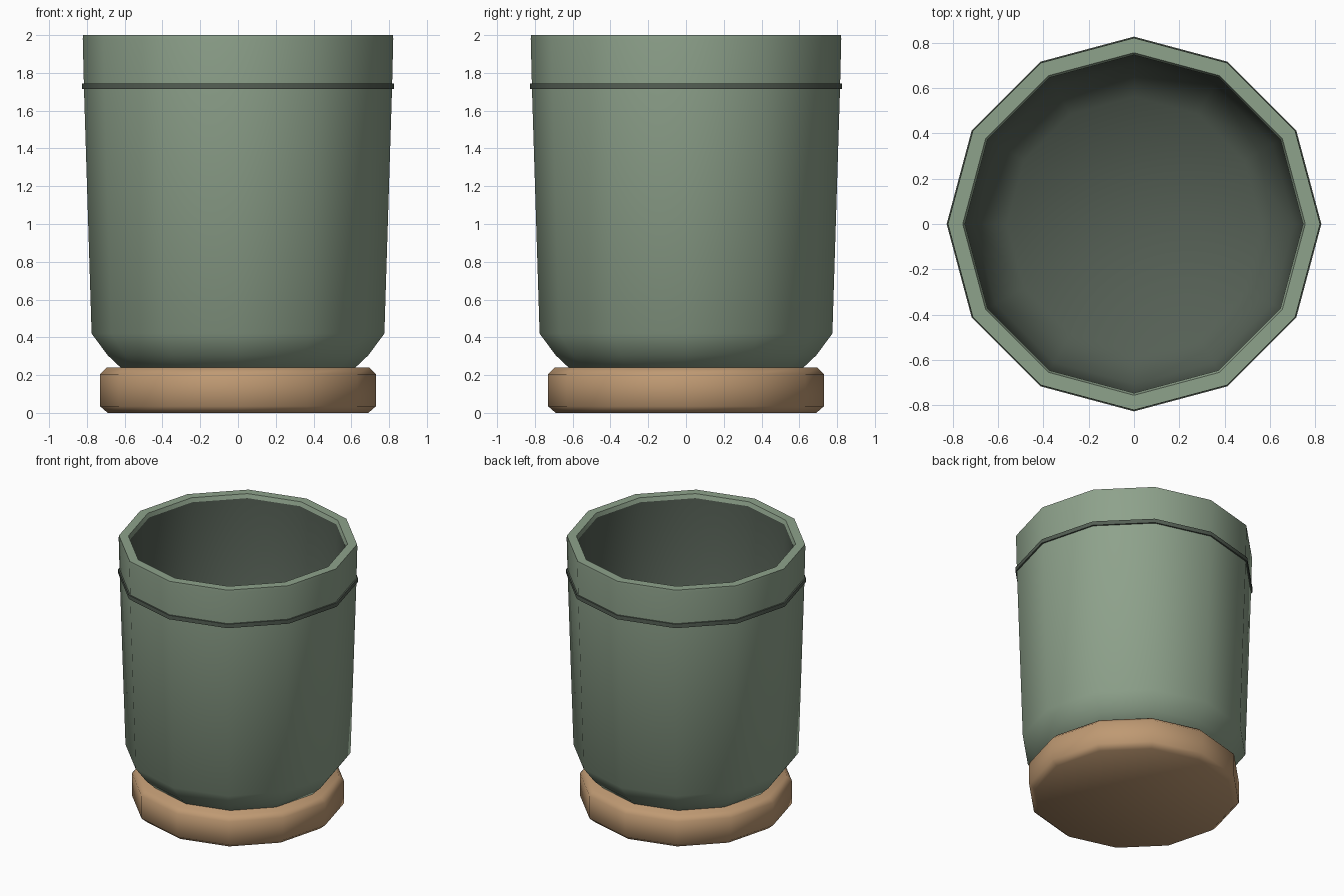
import bpy, bmesh, math

if "Cube" in bpy.data.objects:
    bpy.data.objects.remove(bpy.data.objects["Cube"])

SIDES = 12


def material(name, rgb):
    m = bpy.data.materials.new(name)
    m.diffuse_color = (*rgb, 1)
    m.use_nodes = True
    m.node_tree.nodes["Principled BSDF"].inputs["Base Color"].default_value = m.diffuse_color
    return m


def lathe(name, profile, mat, angle=50, closed=False):
    """Spin (radius, z) points round z; a radius of 0 makes a pole."""
    bm = bmesh.new()
    rings = []
    for r, z in profile:
        if r == 0:
            rings.append([bm.verts.new((0, 0, z))] * SIDES)
        else:
            rings.append([bm.verts.new((r * math.cos(2 * math.pi * i / SIDES),
                                        r * math.sin(2 * math.pi * i / SIDES), z))
                          for i in range(SIDES)])
    pairs = list(zip(rings, rings[1:]))
    if closed:
        pairs.append((rings[-1], rings[0]))
    for a, b in pairs:
        for i in range(SIDES):
            j = (i + 1) % SIDES
            bm.faces.new(list(dict.fromkeys((a[i], a[j], b[j], b[i]))))
    me = bpy.data.meshes.new(name)
    bm.to_mesh(me)
    bm.free()
    me.materials.append(mat)
    ob = bpy.data.objects.new(name, me)
    bpy.context.collection.objects.link(ob)
    bpy.ops.object.select_all(action='DESELECT')
    ob.select_set(True)
    bpy.context.view_layer.objects.active = ob
    bpy.ops.object.shade_smooth_by_angle(angle=math.radians(angle))
    return ob


green = material("sage_green", (0.27, 0.36, 0.26))
dark = material("dark_green", (0.09, 0.115, 0.09))
wood = material("warm_wood", (0.52, 0.32, 0.17))

# Pot body: bottom, curved foot, tapered wall and rolled rim
lathe("pot_body", [(0, 0.22), (0.60, 0.22), (0.69, 0.305), (0.775, 0.42),
                   (0.815, 1.70), (0.822, 1.98), (0.82, 2.0), (0.755, 2.0),
                   (0.745, 1.97)], green, 60)

# Dark inside of the pot, following the outer wall
lathe("pot_interior", [(0.745, 1.97), (0.705, 0.45), (0.56, 0.31), (0, 0.30)],
      dark, 80)

# Thin band below the rim
lathe("rim_band", [(0.80, 1.715), (0.826, 1.715), (0.826, 1.745), (0.80, 1.745)],
      dark, 50, closed=True)

# Wooden base with chamfered edges
lathe("wooden_base", [(0, 0), (0.69, 0), (0.73, 0.035), (0.73, 0.205),
                      (0.695, 0.24), (0, 0.24)], wood)
